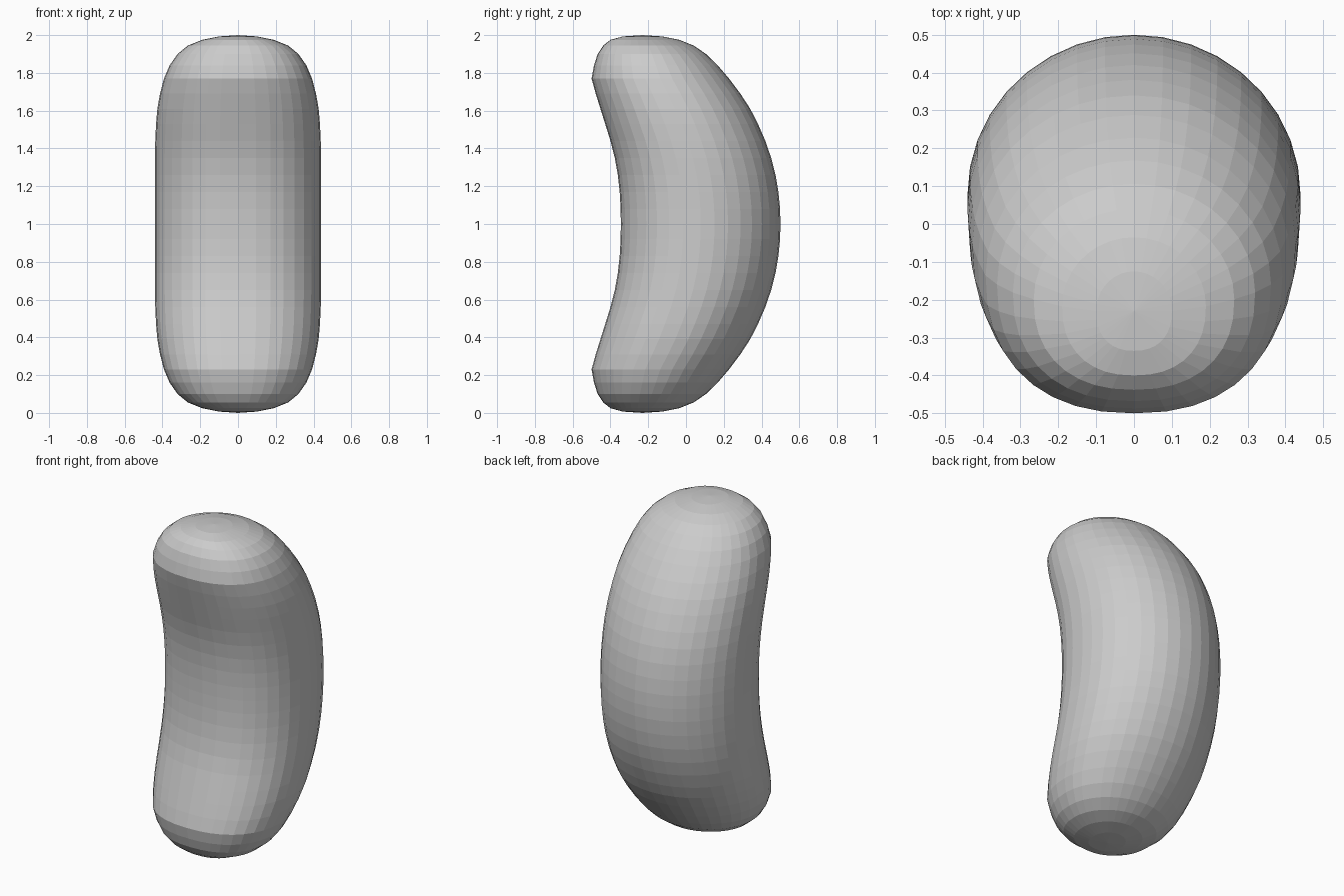
import bpy, bmesh, math

if "Cube" in bpy.data.objects:
    bpy.data.objects.remove(bpy.data.objects["Cube"])

# Half profile, mirrored about z = 1: (height offset, front y, back y, half width)
HALF = [
    (0.00, -0.345, 0.500, 0.440), (0.08, -0.346, 0.498, 0.440),
    (0.17, -0.351, 0.489, 0.440), (0.26, -0.361, 0.474, 0.440),
    (0.35, -0.377, 0.451, 0.440), (0.44, -0.400, 0.420, 0.438),
    (0.53, -0.428, 0.381, 0.434), (0.61, -0.453, 0.340, 0.427),
    (0.69, -0.478, 0.288, 0.413), (0.77, -0.500, 0.228, 0.392),
    (0.84, -0.487, 0.168, 0.362), (0.90, -0.468, 0.106, 0.320),
    (0.945, -0.438, 0.040, 0.265), (0.975, -0.400, -0.035, 0.190),
    (0.993, -0.335, -0.125, 0.100),
]
SIDES = 36
TIP_Y = -0.23


def spow(v, p):
    return math.copysign(abs(v) ** p, v)


def ring(bm, z, yf, yb, w):
    """Oval slice, rounder at the back and slightly squared at the front."""
    c, h = (yf + yb) / 2, (yb - yf) / 2
    out = []
    for i in range(SIDES):
        a = 2 * math.pi * i / SIDES
        p = 1.0 if math.sin(a) >= 0 else 2 / 2.3
        out.append(bm.verts.new((w * spow(math.cos(a), p), c + h * spow(math.sin(a), p), z)))
    return out


# Bean body: stacked slices closed by a point at each end
bm = bmesh.new()
rows = [(1 - d, f, b, w) for d, f, b, w in reversed(HALF[1:])]
rows += [(1 + d, f, b, w) for d, f, b, w in HALF]
rings = [ring(bm, *r) for r in rows]
bottom = bm.verts.new((0, TIP_Y, 0))
top = bm.verts.new((0, TIP_Y, 2))
for i in range(SIDES):
    j = (i + 1) % SIDES
    for lo, hi in zip(rings, rings[1:]):
        bm.faces.new((lo[i], lo[j], hi[j], hi[i]))
    bm.faces.new((bottom, rings[0][j], rings[0][i]))
    bm.faces.new((top, rings[-1][i], rings[-1][j]))
bmesh.ops.recalc_face_normals(bm, faces=bm.faces)

mesh = bpy.data.meshes.new("bean_body")
bm.to_mesh(mesh)
bm.free()
obj = bpy.data.objects.new("bean_body", mesh)
bpy.context.collection.objects.link(obj)
